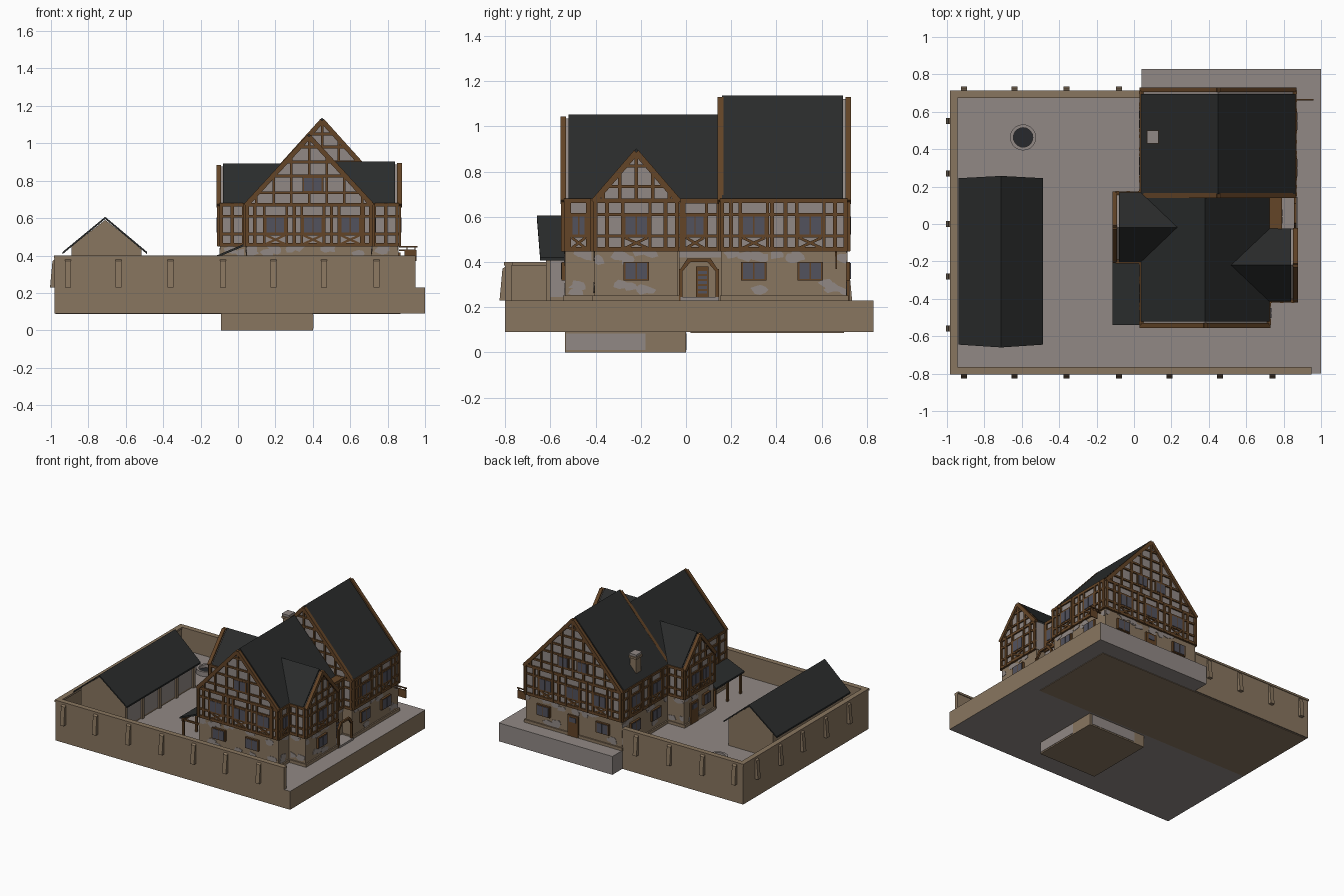
import bpy, bmesh, math, random
from mathutils import Vector as V

if "Cube" in bpy.data.objects:
    bpy.data.objects.remove(bpy.data.objects["Cube"])
random.seed(4)

def mat(name, r, g, b):
    m = bpy.data.materials.new(name)
    m.diffuse_color = (r, g, b, 1)
    m.use_nodes = True
    m.node_tree.nodes["Principled BSDF"].inputs["Base Color"].default_value = m.diffuse_color
    return m

STONE = mat("tan stone", .25, .18, .115)
PLASTER = mat("grey plaster", .285, .25, .235)
TIMBER = mat("brown timber", .125, .058, .02)
ROOF = mat("dark slate", .023, .025, .025)
GLASS = mat("window glass", .085, .085, .11)
WATER = mat("dark water", .02, .022, .025)
Z = V((0, 0, 1))

def make(name, material, prisms):
    """prisms: list of (polygon points, extrusion vector)"""
    bm = bmesh.new()
    for pts, ext in prisms:
        lo = [bm.verts.new(p) for p in pts]
        hi = [bm.verts.new(V(p) + V(ext)) for p in pts]
        bm.faces.new(lo)
        bm.faces.new(hi[::-1])
        for i in range(len(lo)):
            j = (i + 1) % len(lo)
            bm.faces.new((lo[i], hi[i], hi[j], lo[j]))
    bmesh.ops.recalc_face_normals(bm, faces=bm.faces)
    me = bpy.data.meshes.new(name)
    bm.to_mesh(me)
    bm.free()
    me.materials.append(material)
    ob = bpy.data.objects.new(name, me)
    bpy.context.collection.objects.link(ob)
    return ob

def box(x0, x1, y0, y1, z0, z1):
    return ([(x0, y0, z0), (x1, y0, z0), (x1, y1, z0), (x0, y1, z0)], (0, 0, z1 - z0))

def recolour(ob, material, rule):
    ob.data.materials.append(material)
    for p in ob.data.polygons:
        if rule(p.normal):
            p.material_index = 1

# ---- ground platform, rear terrace, cellar
g = make("ground_platform", STONE, [box(-.98, 1, -.8, .705, .09, .23)])
recolour(g, PLASTER, lambda n: abs(n.z) > .5)
t = make("rear_terrace", PLASTER, [box(.04, 1, .705, .83, .09, .23)])
recolour(t, STONE, lambda n: n.x > .5)
make("underside_panel", STONE, [box(-.975, .87, .02, .7, .086, .09)])
make("cellar", STONE, [box(-.09, .4, -.535, 0, 0, .09)])
make("cellar_plaster", PLASTER, [box(.4, .403, -.53, -.18, .01, .085), box(0, .38, 0, .003, .01, .085)])

# ---- courtyard wall with cap and buttresses
make("courtyard_wall", STONE, [box(-.98, .95, -.8, -.772, .23, .39), box(-.98, -.952, -.8, .71, .09, .39),
                               box(-.98, .04, .68, .71, .09, .39)])
make("wall_cap", STONE, [box(-.985, .95, -.805, -.765, .385, .4), box(-.985, -.945, -.8, .715, .385, .4),
                         box(-.985, .04, .675, .715, .385, .4)])
butt = []
def buttress(x, y, n):
    n = V(n)
    s = n.cross(Z) * .032
    o = V((x, y, 0)) - s / 2
    butt.append(([o + Z * .23, o + n * .025 + Z * .23, o + n * .012 + Z * .37, o + Z * .38], s))
for x in (-.91, -.64, -.36, -.08, .19, .46, .74):
    buttress(x, -.8, (0, -1, 0))
    if x < 0:
        buttress(x, .71, (0, 1, 0))
for y in (.55, .27, 0, -.28, -.56):
    buttress(-.98, y, (-1, 0, 0))
make("wall_buttresses", STONE, butt)

# ---- house bodies
EAVE = .68
def body(name, a, b, h, c0, c1, alongx=False):
    f = (lambda u, c, z: (c, u, z)) if alongx else (lambda u, c, z: (u, c, z))
    pts = [(a, .45), (b, .45), (b, EAVE - .012), ((a + b) / 2, h - .014), (a, EAVE - .012)]
    ext = (c1 - c0, 0, 0) if alongx else (0, c1 - c0, 0)
    make(name + "_upper", PLASTER, [([f(u, c0, z) for u, z in pts], ext)])

def roof(name, a, b, h, c0, c1, alongx=False):
    f = (lambda u, c, z: (c, u, z)) if alongx else (lambda u, c, z: (u, c, z))
    m = (a + b) / 2
    make(name + "_roof", ROOF, [([f(e, c0, EAVE), f(e, c1, EAVE), f(m, c1, h), f(m, c0, h)], (0, 0, -.016))
                                for e in (a, b)])

body("front_block", .04, .72, 1.05, -.54, .14)
body("rear_block", .04, .86, 1.135, .155, .715)
body("left_wing", -.2, .165, .89, -.1, .2, True)
body("right_wing", -.41, -.03, .9, .55, .86, True)
roof("front_block", .035, .725, 1.052, -.52, .14)
roof("rear_block", .035, .865, 1.137, .16, .695)
roof("left_wing", -.205, .17, .892, -.08, .236, True)
roof("right_wing", -.415, -.025, .902, .515, .84, True)
make("entry_upper", PLASTER, [box(.7, .78, -.03, .155, .42, .66)])
make("entry_top_beam", TIMBER, [box(.715, .79, -.03, .145, .66, .68)])
make("ground_floor", STONE, [box(.045, .715, -.535, .15, .23, .45), box(.045, .855, .155, .71, .23, .45),
                             box(-.095, .1, -.195, .16, .23, .45), box(.6, .855, -.405, -.035, .23, .45)])
make("plinth", STONE, [box(.035, .725, -.545, .15, .23, .252), box(.035, .865, .15, .72, .23, .252),
                       box(-.105, .1, -.205, .165, .23, .252), box(.6, .865, -.415, -.03, .23, .252)])

# ---- timber-framed facades: u runs along the wall, c is the wall position
def facade(name, axis, c, side, a, b, h=None, studs=(), wins=(), lows=(), gwins=(), doors=(), ground=True):
    P = (lambda u, z, d: V((u, c + side * d, z))) if axis == 'x' else (lambda u, z, d: V((c + side * d, u, z)))
    N = V((0, side, 0)) if axis == 'x' else V((side, 0, 0))
    wood, panes, patches = [], [], []
    m, hw = (a + b) / 2, (b - a) / 2
    def beam(u0, z0, u1, z1, w=.018, d=.01):
        l = math.hypot(u1 - u0, z1 - z0)
        du, dz = -(z1 - z0) / l * w / 2, (u1 - u0) / l * w / 2
        wood.append(([P(u0 + du, z0 + dz, -.01), P(u1 + du, z1 + dz, -.01),
                      P(u1 - du, z1 - dz, -.01), P(u0 - du, z0 - dz, -.01)], N * (.01 + d)))
    def plate(lst, u0, u1, z0, z1, d):
        lst.append(([P(u0, z0, -.008), P(u1, z0, -.008), P(u1, z1, -.008), P(u0, z1, -.008)], N * (d + .008)))
    def window(u, z0, z1, w):
        plate(wood, u - w / 2 - .006, u + w / 2 + .006, z0 - .006, z1 + .006, .011)
        for k in (-1, 1):
            plate(panes, u + k * w / 4 - w / 4 + .003, u + k * w / 4 + w / 4 - .003, z0, z1, .014)
    def brace(u, w):
        beam(u - w / 2, .462, u + w / 2, .508, .012, .007)
        beam(u - w / 2, .508, u + w / 2, .462, .012, .008)
    for z in (.457, .515, .61, .672):
        beam(a, z, b, z, .014 if .5 < z < .65 else .02)
    for u in (a + .01, b - .01, *studs):
        beam(u, .45, u, EAVE, .018, .012)
    for u, w in wins:
        window(u, .522, .602, w)
        brace(u, w)
        for k in (-1, 1):
            beam(u + k * (w / 2 + .01), .45, u + k * (w / 2 + .01), EAVE, .014, .012)
    if h:                                   # gable rails, studs and rakes
        rise = h - EAVE
        for z in (.735, .825, .9, .98, 1.05):
            r = hw * (h - z) / rise - .015
            if r > .03:
                beam(m - r, z, m + r, z, .014)
        n = max(1, int(hw / .085))
        for i in range(-n, n + 1):
            u = m + i * hw / (n + .6)
            zt = EAVE + rise * (1 - abs(u - m) / hw) - .02
            if zt > EAVE + .03:
                beam(u, EAVE, u, zt, .014, .012)
        for k in (-1, 1):
            beam(m + k * hw, EAVE - .014, m, h - .014, .026, .016)
        for u, w in gwins:
            window(u, .745, .815, w)
    if ground:                              # plaster remnants on the stone floor
        for i in range(max(2, int((b - a) / .085)) * 2):
            u, z = random.uniform(a, b), (random.uniform(.405, .45) if i % 3 else random.uniform(.265, .3))
            pts = []
            for k in range(9):
                t, r = k * math.tau / 9, random.uniform(.6, 1.2)
                uu = min(max(u + math.cos(t) * .04 * r, a + .008), b - .008)
                pts.append(P(uu, min(max(z + math.sin(t) * .024 * r, .255), .448), -.006))
            patches.append((pts, N * random.uniform(.003, .005)))
    for u, w in lows:
        window(u, .325, .395, w)
    for u, w in doors:
        plate(wood, u - w / 2 - .01, u + w / 2 + .01, .23, .39, .008)
        plate(panes, u - w / 2 + .008, u + w / 2 - .008, .34, .375, .012)
    make(name + "_timber", TIMBER, wood)
    if panes:
        make(name + "_glass", GLASS, panes)
    if patches:
        make(name + "_plaster_patches", PLASTER, patches)

facade("front_gable", 'x', -.54, -1, .04, .72, 1.05, (.09, .3, .5, .67),
       [(.2, .1), (.4, .1), (.6, .1)], [(.22, .1), (.5, .1)], [(.4, .1)])
facade("left_wing_front", 'x', -.2, -1, -.1, .04, studs=(-.03,))
facade("right_wing_front", 'x', -.41, -1, .72, .86, studs=(.79,))
facade("rear_block_front", 'x', .155, -1, .04, .86, 1.135, ground=False)
facade("rear_gable", 'x', .715, 1, .04, .86, 1.135, (.12, .33, .57, .78),
       [(.22, .1), (.45, .1), (.68, .1)], [(.2, .1), (.7, .1)], [(.37, .08), (.53, .08)], [(.45, .07)])
facade("left_wing_back", 'x', .165, 1, -.1, .04, studs=(-.03,))
facade("right_gable", 'y', .86, 1, -.41, -.03, .9, (-.35, -.09), [(-.22, .1)], [(-.22, .1)])
facade("right_rear_wall", 'y', .86, 1, .15, .715, None, (.2, .38, .44, .66), [(.3, .1), (.55, .1)], [(.3, .1), (.55, .1)])
facade("right_front_wall", 'y', .72, 1, -.54, -.41, None, (), [(-.475, .06)])
facade("entry_wall", 'y', .78, 1, -.03, .155, None, (), [(.04, .08)], ground=False)
facade("left_gable", 'y', -.1, -1, -.2, .165, .89, (-.14, .11), [(.045, .09), (-.08, .07)], [(-.1, .07)], (), [(.05, .07)])
facade("left_front_wall", 'y', .04, -1, -.54, -.2, None, (-.45, -.29), [(-.37, .1)], (), (), [(-.37, .07)])
facade("left_rear_wall", 'y', .04, -1, .165, .715, None, (.23, .4, .47, .64), [(.31, .1), (.56, .1)], [(.31, .1), (.56, .1)])

# ---- entrance arch, step and door
make("entry_step", PLASTER, [box(.72, .875, -.025, .145, .23, .245)])
make("entry_back", STONE, [box(.7, .775, -.03, .155, .23, .43)])
make("entry_door", TIMBER, [box(.775, .782, .045, .1, .245, .38)])
make("entry_door_slats", GLASS, [box(.782, .786, .053, .092, z, z + .012) for z in (.26, .282, .304, .326, .348)])
make("entry_arch", TIMBER, [box(.855, .87, -.03, -.015, .23, .37), box(.855, .87, .13, .145, .23, .37),
                            box(.855, .87, .005, .11, .4, .415),
                            ([(.855, -.03, .36), (.855, -.015, .36), (.855, .02, .4), (.855, .005, .415)], (.015, 0, 0)),
                            ([(.855, .145, .36), (.855, .13, .36), (.855, .095, .4), (.855, .11, .415)], (.015, 0, 0))])

# ---- lean-to porch on the left
make("porch_roof", ROOF, [([(-.115, -.54, .4), (.04, -.54, .465), (.04, -.2, .465), (-.115, -.2, .4)], (0, 0, -.012))])
make("porch_frame", TIMBER, [box(-.1, -.085, y, y + .015, .23, .395) for y in (-.53, -.375, -.225)]
     + [box(-.1, -.085, -.54, -.2, .375, .392), box(-.1, .04, -.53, -.518, .375, .388)])

# ---- chimney and hanging sign
make("chimney", STONE, [box(.075, .125, .435, .495, .7, .855)])
make("chimney_cap", STONE, [box(.067, .133, .427, .503, .835, .85)])
make("chimney_top", PLASTER, [box(.07, .13, .43, .5, .855, .87)])
make("hanging_sign", TIMBER, [box(.86, .96, .66, .668, .443, .45), box(.86, .95, .66, .668, .425, .431),
                              box(.89, .955, .661, .667, .37, .43), box(.9, .905, .66, .668, .43, .445),
                              box(.945, .95, .66, .668, .43, .445)])

# ---- barn
make("barn_walls", STONE, [([(-.89, -.62, .23), (-.53, -.62, .23), (-.53, -.62, .45), (-.71, -.62, .59),
                             (-.89, -.62, .45)], (0, .84, 0))])
make("barn_roof", ROOF, [([(e, -.645, .42), (e, .245, .42), (-.71, .257, .607), (-.71, -.66, .607)], (0, 0, -.012))
                         for e in (-.937, -.487)])
make("barn_side_panels", PLASTER, [box(-.53, -.525, -.6 + i * .205, -.42 + i * .205, .245, .42) for i in range(4)])
make("barn_posts", STONE, [box(-.53, -.515, -.62 + i * .205, -.6 + i * .205, .23, .44) for i in range(5)])

# ---- well
def ring(r, z, n=20):
    return [(-.593 + r * math.cos(i * math.tau / n), .463 + r * math.sin(i * math.tau / n), z) for i in range(n)]
o, i = ring(.07, .23), ring(.052, .23)
make("well_ring", PLASTER, [([o[k], o[(k + 1) % 20], i[(k + 1) % 20], i[k]], (0, 0, .035)) for k in range(20)])
make("well_water", WATER, [(ring(.053, .23), (0, 0, .012))])
